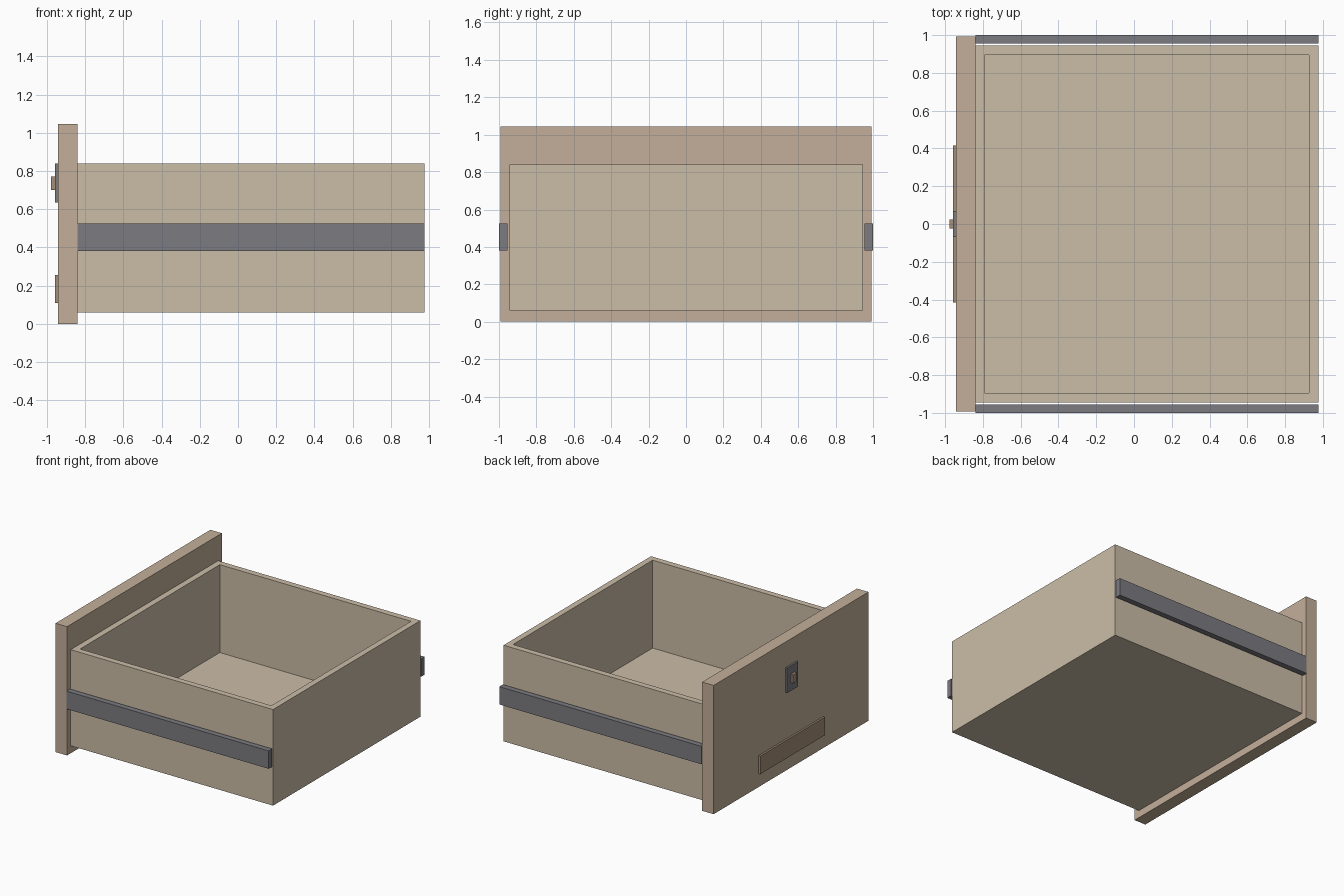
import bpy
import bmesh

if "Cube" in bpy.data.objects:
    bpy.data.objects.remove(bpy.data.objects["Cube"])


def material(name, rgb):
    m = bpy.data.materials.new(name)
    m.diffuse_color = (*rgb, 1)
    m.use_nodes = True
    m.node_tree.nodes["Principled BSDF"].inputs["Base Color"].default_value = m.diffuse_color
    return m


LIGHT = material("light_wood", (0.60, 0.51, 0.39))
WOOD = material("front_wood", (0.55, 0.43, 0.32))
DARK = material("dark_wood", (0.38, 0.27, 0.19))
METAL = material("metal", (0.20, 0.20, 0.22))


def block(name, x, y, z, mat, hollow=None):
    """Box from axis ranges; hollow=(wall, floor_z) makes an open-topped tray."""
    bm = bmesh.new()
    bmesh.ops.create_cube(bm, size=1)
    for v in bm.verts:
        v.co = [r[0] if c < 0 else r[1] for c, r in zip(v.co, (x, y, z))]
    if hollow:
        wall, floor_z = hollow
        bm.normal_update()
        top = max(bm.faces, key=lambda f: f.normal.z)
        bmesh.ops.inset_individual(bm, faces=[top], thickness=wall)
        # Drop the inset face to form the inner walls and floor
        ext = bmesh.ops.extrude_discrete_faces(bm, faces=[top])
        for v in ext["faces"][0].verts:
            v.co.z = floor_z
    bmesh.ops.recalc_face_normals(bm, faces=bm.faces)
    me = bpy.data.meshes.new(name)
    bm.to_mesh(me)
    bm.free()
    me.materials.append(mat)
    ob = bpy.data.objects.new(name, me)
    bpy.context.collection.objects.link(ob)
    return ob


# Drawer body and its front panel
block("drawer_box", (-0.84, 0.976), (-0.945, 0.945), (0.06, 0.84), LIGHT, (0.07, 0.127))
block("front_panel", (-0.943, -0.84), (-0.993, 0.993), (0, 1.045), WOOD)

# Slide rails on both sides
for side, y in (("left", (-1.0, -0.955)), ("right", (0.955, 1.0))):
    block("slide_rail_" + side, (-0.84, 0.976), y, (0.38, 0.525), METAL)

# Lock and pull strip on the panel face
block("lock_plate", (-0.958, -0.943), (-0.07, 0.07), (0.635, 0.838), METAL)
block("lock_knob", (-0.978, -0.958), (-0.023, 0.023), (0.70, 0.77), DARK)
block("pull_strip", (-0.958, -0.943), (-0.415, 0.415), (0.108, 0.255), DARK)
